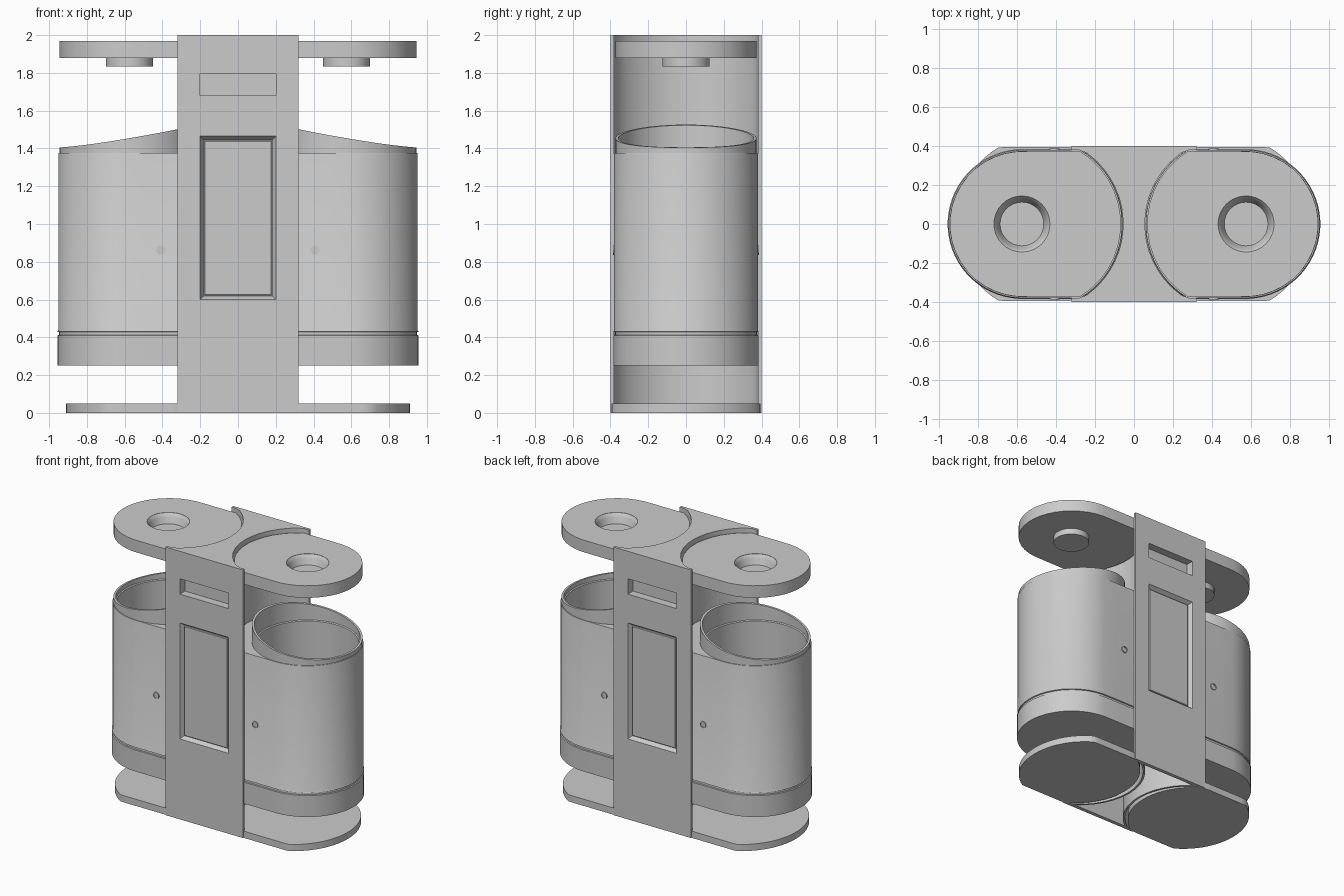
import bpy, bmesh, math

if "Cube" in bpy.data.objects:
    bpy.data.objects.remove(bpy.data.objects["Cube"])

CX = 0.505  # axis of the concave post sides
BX = 0.572  # axis of the round bin ends and openings


def smooth_by_angle(ob):
    bpy.ops.object.select_all(action='DESELECT')
    ob.select_set(True)
    bpy.context.view_layer.objects.active = ob
    bpy.ops.object.shade_smooth_by_angle(angle=math.radians(30))


def finish(name, bm, smooth=False):
    bmesh.ops.remove_doubles(bm, verts=bm.verts, dist=1e-6)
    bmesh.ops.recalc_face_normals(bm, faces=bm.faces)
    me = bpy.data.meshes.new(name)
    bm.to_mesh(me)
    bm.free()
    ob = bpy.data.objects.new(name, me)
    bpy.context.collection.objects.link(ob)
    if smooth:
        smooth_by_angle(ob)
    return ob


def loft(name, rings, smooth=False):
    """Bridge rings of equal point count and cap both ends."""
    bm = bmesh.new()
    vs = [[bm.verts.new(p) for p in r] for r in rings]
    n = len(vs[0])
    for a, b in zip(vs, vs[1:]):
        for i in range(n):
            j = (i + 1) % n
            bm.faces.new((a[i], a[j], b[j], b[i]))
    bm.faces.new(vs[0])
    bm.faces.new(vs[-1])
    return finish(name, bm, smooth)


def prism(name, outline, z0, z1):
    return loft(name, [[(x, y, z) for x, y in outline] for z in (z0, z1)])


def bin_outline(s, r, n=64, oval=False):
    """Round outer end, straight sides and a wider arc against the post; or a plain circle."""
    pts = []
    for i in range(n):
        a = 2 * math.pi * (i + 0.5) / n
        c, sn = math.cos(a), math.sin(a)
        if c > 0 or oval:
            pts.append((s * (BX + r * c), r * sn))
        else:
            pts.append((s * (CX + (r + 0.065) * c), max(-r, min(r, (r + 0.065) * sn))))
    return pts


def base_outline(s, n):
    pts = []
    for i in range(n):
        a = 2 * math.pi * i / n
        c = math.cos(a)
        pts.append((s * (CX + (0.405 if c > 0 else 0.42) * c),
                    max(-0.395, min(0.395, 0.445 * math.sin(a)))))
    return pts


def lathe(name, profile, cx, n=32):
    rings = [[(cx + r * math.cos(2 * math.pi * i / n), r * math.sin(2 * math.pi * i / n), z)
              for i in range(n)] for r, z in profile]
    return loft(name, rings, True)


def cut(ob, cutter):
    m = ob.modifiers.new("cut", 'BOOLEAN')
    m.operation, m.solver, m.object = 'DIFFERENCE', 'EXACT', cutter
    bpy.ops.object.select_all(action='DESELECT')
    ob.select_set(True)
    bpy.context.view_layer.objects.active = ob
    bpy.ops.object.modifier_apply(modifier=m.name)
    bpy.data.objects.remove(cutter)


def rect(hx, z0, z1, y):
    return [(-hx, y, z0), (hx, y, z0), (hx, y, z1), (-hx, y, z1)]


def post_outline(r, ends, span=36):
    """Symmetric outline with concave round sides; ends = points after the arc."""
    arc = [(CX - r * math.cos(math.radians(a)), r * math.sin(math.radians(a)))
           for a in range(-span, span + 1, 9)]
    right = [(x, -y) for x, y in reversed(ends)] + arc + ends
    return right + [(-x, y) for x, y in reversed(right)]


# Central post with a hollow core open at the bottom
post = prism("central_post", post_outline(0.45, [(0.285, 0.38), (0.32, 0.38), (0.32, 0.4)], 54), 0, 2)
cut(post, prism("core_low", post_outline(0.465, [(0.23, 0.372)], 45), -0.1, 0.55))
cut(post, prism("core_high", post_outline(0.465, [(0.18, 0.33)]), 0.5, 1.96))

# Slot and door recess on both faces
for s, side in ((-1, "front"), (1, "back")):
    cut(post, loft("slot", [rect(0.2, 1.68, 1.795, s * y) for y in (0.45, 0.34)]))
    cut(post, loft("recess", [rect(0.2, 0.6, 1.465, s * 0.41),
                              rect(0.2, 0.6, 1.465, s * 0.4),
                              rect(0.182, 0.618, 1.445, s * 0.37)]))
    loft(side + "_door_panel", [rect(0.178, 0.622, 1.441, s * 0.365),
                                rect(0.178, 0.622, 1.441, s * 0.377),
                                rect(0.174, 0.626, 1.437, s * 0.38)])
smooth_by_angle(post)


def rim_height(x):
    t = max(0, min(1, (0.95 - abs(x)) / 0.76))
    return 1.405 + 0.123 * t ** 1.3


for s, side in ((-1, "left"), (1, "right")):
    # Bin: wide foot band, groove, body, round collar with a swept rim, hollow inside
    rings = []
    for r, z, oval in ((0.384, 0.25, 0), (0.384, 0.41, 0), (0.376, 0.413, 0), (0.376, 0.427, 0),
                       (0.384, 0.43, 0), (0.38, 0.437, 0), (0.38, 1.372, 0), (0.379, 1.375, 0),
                       (0.374, 1.375, 1), (0.374, None, 1), (0.358, None, 1), (0.358, 1.375, 1),
                       (0.35, 1.37, 1), (0.35, 0.28, 1)):
        rings.append([(x, y, rim_height(x) if z is None else z)
                      for x, y in bin_outline(s, r, 64, oval)])
    loft(side + "_bin", rings, True)

    # Lock knobs on the front and back of the bin
    for f, face in ((-1, "front"), (1, "back")):
        knob = []
        for r, y in ((0.025, 0.36), (0.025, 0.387), (0.018, 0.387), (0.018, 0.382)):
            knob.append([(s * 0.408 + r * math.cos(math.pi * i / 8), f * y,
                          0.862 + r * math.sin(math.pi * i / 8)) for i in range(16)])
        loft(side + "_" + face + "_lock", knob, True)

    # Base plate
    smooth_by_angle(prism(side + "_base_plate", base_outline(s, 64), 0, 0.05))

    # Lid with an ash bowl sunk into it
    lid = prism(side + "_lid", bin_outline(s, 0.373, 40), 1.88, 1.97)
    cut(lid, lathe("bowl_hole", [(0.144, 1.9), (0.144, 2.05)], s * 0.575))
    smooth_by_angle(lid)
    lathe(side + "_ash_bowl", [(0.1, 1.865), (0.105, 1.88), (0.128, 1.945), (0.133, 1.955),
                               (0.145, 1.97), (0.145, 1.89), (0.125, 1.885), (0.125, 1.835)], s * 0.575)
